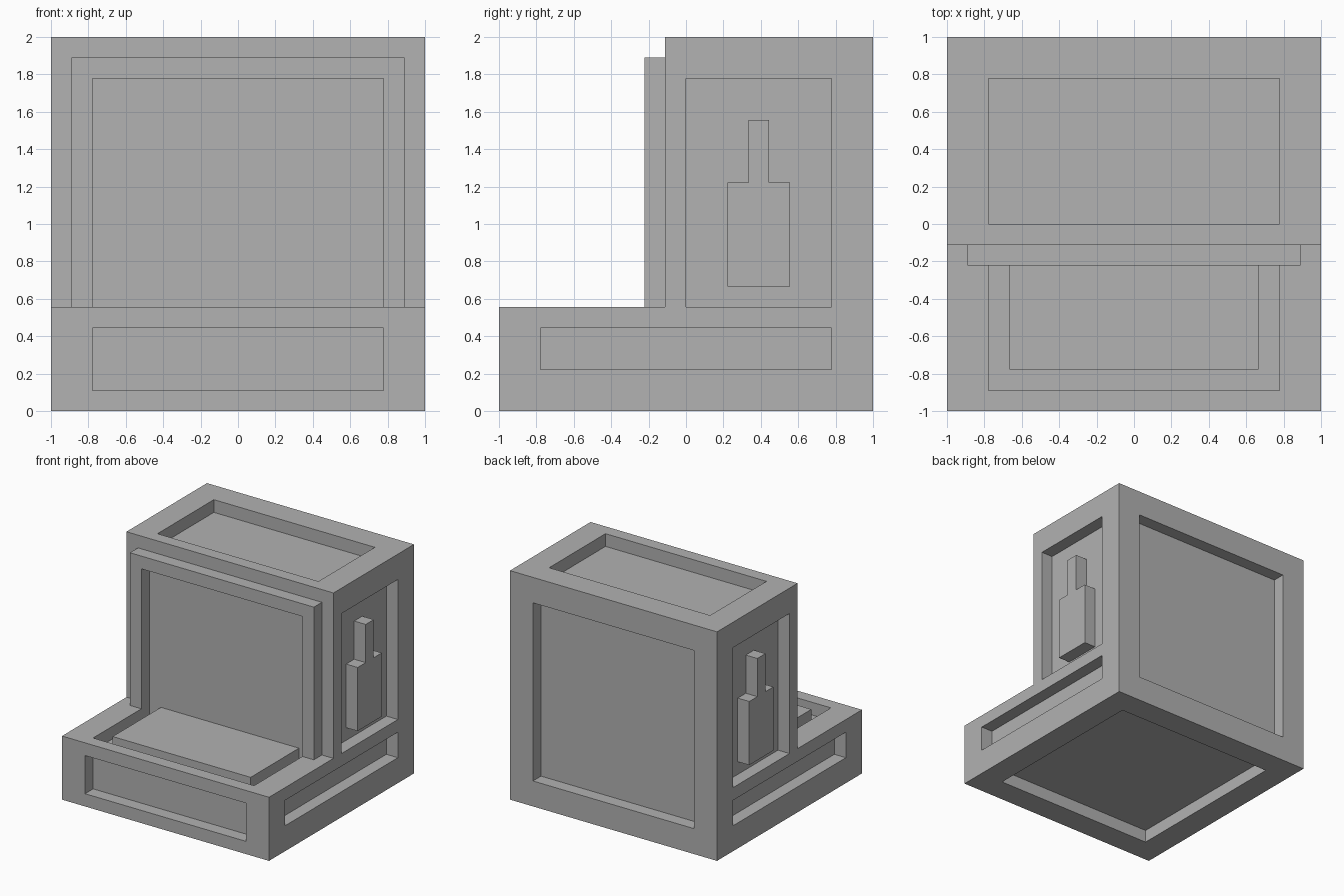
import bpy, bmesh
from mathutils import Vector

UNIT = 1 / 9  # every part sits on a grid of this step

cube = bpy.data.objects.get("Cube")
if cube:
    bpy.data.objects.remove(cube, do_unlink=True)

grey = bpy.data.materials.new("plain grey")
grey.use_nodes = True
colour = (0.445, 0.445, 0.445, 1)
grey.diffuse_color = colour
grey.node_tree.nodes["Principled BSDF"].inputs["Base Color"].default_value = colour


def finish(name, bm):
    bmesh.ops.remove_doubles(bm, verts=bm.verts[:], dist=0.001)
    bmesh.ops.scale(bm, vec=(UNIT, UNIT, UNIT), verts=bm.verts[:])
    mesh = bpy.data.meshes.new(name)
    bm.to_mesh(mesh)
    bm.free()
    mesh.materials.append(grey)
    obj = bpy.data.objects.new(name, mesh)
    bpy.context.collection.objects.link(obj)
    return obj


def place(axis, u, v, d):
    """Point with in-plane coordinates u, v at distance d along the axis."""
    p = [u, v]
    p.insert(axis, d)
    return Vector(p)


def face(bm, points, normal):
    """Quad wound towards the normal; skipped when it has no area."""
    area = (points[2] - points[0]).cross(points[3] - points[1])
    if area.length < 0.001:
        return
    if area.dot(normal) < 0:
        points = points[::-1]
    bm.faces.new([bm.verts.new(p) for p in points])


def corners(axis, rect, d):
    u0, u1, v0, v1 = rect
    return [place(axis, u, v, d) for u, v in ((u0, v0), (u1, v0), (u1, v1), (u0, v1))]


def panel(bm, axis, side, d, outer, inner):
    """Flat border with a recess one step deep."""
    normal = place(axis, 0, 0, side)
    rim = corners(axis, outer, d)
    lip = corners(axis, inner, d)
    floor = corners(axis, inner, d - side)
    centre = sum(lip, Vector()) / 4
    for i in range(4):
        j = (i + 1) % 4
        face(bm, [rim[i], rim[j], lip[j], lip[i]], normal)
        face(bm, [lip[i], lip[j], floor[j], floor[i]], centre - (lip[i] + lip[j]) / 2)
    face(bm, floor, normal)


def extrude(name, axis, profile, start, end):
    """Solid made by sweeping a flat profile along an axis."""
    bm = bmesh.new()
    base = bm.faces.new([bm.verts.new(place(axis, u, v, start)) for u, v in profile])
    swept = bmesh.ops.extrude_face_region(bm, geom=[base])["geom"]
    moved = [g for g in swept if isinstance(g, bmesh.types.BMVert)]
    bmesh.ops.translate(bm, verts=moved, vec=place(axis, 0, 0, end - start))
    bmesh.ops.recalc_face_normals(bm, faces=bm.faces[:])
    return finish(name, bm)


# L-shaped body: every side carries a recessed panel
X, Y, Z = range(3)
body = bmesh.new()
panel(body, Z, -1, 0, (-9, 9, -9, 9), (-7, 7, -7, 7))     # underside
panel(body, Y, 1, 9, (-9, 9, 0, 18), (-7, 7, 2, 16))      # back
panel(body, Y, -1, -9, (-9, 9, 0, 5), (-7, 7, 1, 4))      # base front
panel(body, Z, 1, 5, (-9, 9, -9, -1), (-7, 7, -8, -1))    # basin
panel(body, Z, 1, 18, (-9, 9, -1, 9), (-7, 7, 0, 7))      # top
face(body, corners(Y, (-9, 9, 5, 18), -1), Vector((0, -1, 0)))
for side in (-1, 1):
    panel(body, X, side, 9 * side, (-9, 9, 0, 5), (-7, 7, 2, 4))
    panel(body, X, side, 9 * side, (-1, 9, 5, 18), (0, 7, 5, 16))
finish("body", body)

# Raised frame around the upright front, open at the bottom
extrude("front_frame", Y,
        [(-8, 5), (-7, 5), (-7, 16), (7, 16), (7, 5), (8, 5), (8, 17), (-8, 17)], -2, -1)

# Flat slab lying in the basin
extrude("basin_slab", Z, [(-6, -7), (6, -7), (6, -1), (-6, -1)], 4, 5)

# Bottle shape standing out of each side recess
bottle = [(2, 6), (5, 6), (5, 11), (4, 11), (4, 14), (3, 14), (3, 11), (2, 11)]
for name, side in (("left_bottle", 1), ("right_bottle", -1)):
    extrude(name, X, bottle, 8 * side, 9 * side)
